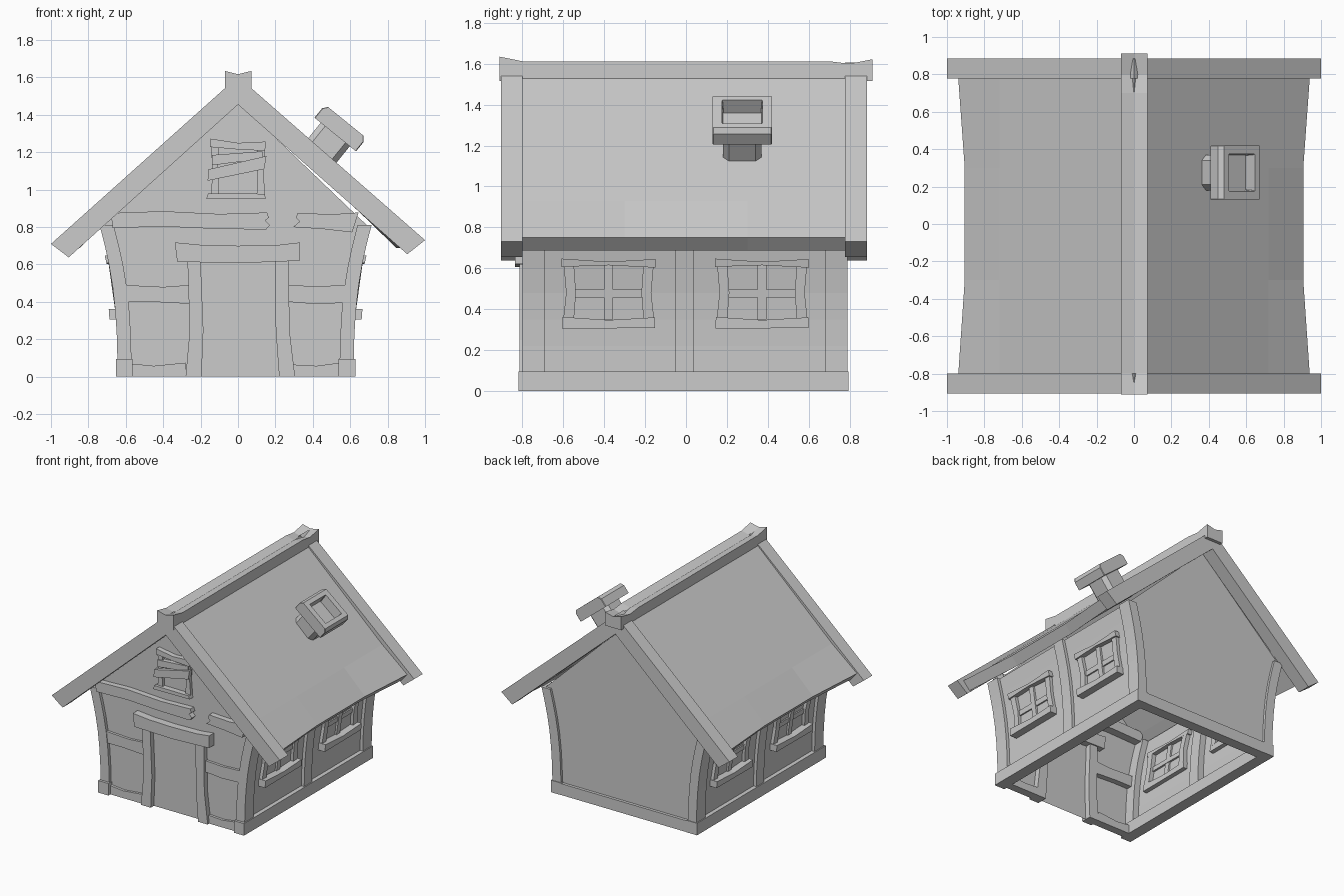
import bpy, bmesh, math
from mathutils import Matrix, Vector

if "Cube" in bpy.data.objects:
    bpy.data.objects.remove(bpy.data.objects["Cube"])

CX = -0.013  # the crooked body leans slightly left of the roof


def make(name, verts, faces, recalc=True):
    bm = bmesh.new()
    vs = [bm.verts.new(v) for v in verts]
    for f in faces:
        bm.faces.new([vs[i] for i in f])
    if recalc:
        bmesh.ops.recalc_face_normals(bm, faces=bm.faces)
    me = bpy.data.meshes.new(name)
    bm.to_mesh(me)
    bm.free()
    ob = bpy.data.objects.new(name, me)
    bpy.context.collection.objects.link(ob)
    return ob


def loft(name, rings, caps=True):
    n = len(rings[0])
    verts = [v for r in rings for v in r]
    faces = [(k * n + i, k * n + (i + 1) % n, (k + 1) * n + (i + 1) % n, (k + 1) * n + i)
             for k in range(len(rings) - 1) for i in range(n)]
    if caps:
        faces += [tuple(range(n)), tuple(range((len(rings) - 1) * n, len(rings) * n))]
    return make(name, verts, faces)


def board(name, pts, y0, y1):
    """Outline in x,z pushed through from y0 to y1."""
    return loft(name, [[(x, y, z) for x, z in pts] for y in (y0, y1)])


CURVE = [(0, .632), (.1, .632), (.22, .635), (.35, .643), (.48, .657), (.6, .677), (.7, .699), (.81, .727)]


def outer(z):
    for (a, p), (b, q) in zip(CURVE, CURVE[1:]):
        if z <= b:
            return p + (q - p) * (z - a) / (b - a)
    return CURVE[-1][1]


def side_board(name, pts, d0, d1, s):
    """Outline in y,z that follows the bowed side wall; s picks the side."""
    return loft(name, [[(CX + s * (outer(z) + d), y, z) for y, z in pts] for d in (d0, d1)])


def rect(a, b, c, d):
    return [(a, c), (b, c), (b, d), (a, d)]


# Hollow wall shell with bowed sides and gables, open below
right = [(CX + w - .025, z) for z, w in CURVE]
left = [(CX - w + .025, z) for z, w in reversed(CURVE)]
prof = right + [(0, 1.47)] + left
n = len(prof)
m = len(right)
verts = [(x, y, z) for y in (-.775, .77) for x, z in prof]
faces = [tuple(range(n)), tuple(range(n, 2 * n))]
faces += [(i, i + 1, n + i + 1, n + i) for i in range(n - 1) if i not in (m - 1, m)]
make("walls", verts, faces)

# Curved posts and base beams on both sides
for s, tag in ((1, "right"), (-1, "left")):
    post = [(CX + s * w, z) for z, w in CURVE] + [(CX + s * (w - .075), z) for z, w in reversed(CURVE)]
    for part, y0, y1 in (("front", -.80, -.69), ("back", .68, .79), ("middle", -.055, .04)):
        board(f"{part}_post_{tag}", post, y0, y1)
    xs = sorted((CX + s * .64, CX + s * .55))
    board(f"base_beam_{tag}", rect(*xs, 0, .095), -.82, .795)
board("base_beam_back", rect(CX - .56, CX + .56, .0, .09), .71, .793)

# Side windows
for s, tag in ((1, "right"), (-1, "left")):
    for c, end in ((-.378, "front"), (.372, "back")):
        nm = f"window_{tag}_{end}_"
        side_board(nm + "sill", [(c - .228, .305), (c + .226, .308), (c + .226, .36),
                                 (c, .347), (c - .226, .362)], -.06, .034, s)
        side_board(nm + "header", [(c - .23, .607), (c, .615), (c + .23, .603),
                                   (c + .228, .645), (c, .632), (c - .23, .647)], -.06, .012, s)
        for k in (-1, 1):
            side_board(nm + "jamb", [(c + k * .222, .35), (c + k * .208, .48), (c + k * .22, .62),
                                     (c + k * .17, .62), (c + k * .16, .48), (c + k * .17, .35)],
                       -.06, 0, s)
        side_board(nm + "mullion", rect(c - .022, c + .022, .35, .62), -.04, -.012, s)
        side_board(nm + "crossbar", rect(c - .17, c + .17, .458, .497), -.04, -.014, s)

# Door frame
board("door_post_left", [(-.28, 0), (-.195, 0), (-.185, .25), (-.2, .62), (-.27, .62), (-.258, .25)], -.815, -.73)
board("door_post_right", [(.22, 0), (.305, 0), (.275, .25), (.272, .62), (.198, .62), (.202, .25)], -.815, -.73)
board("door_lintel", [(-.325, .615), (0, .607), (.33, .62), (.332, .718), (.22, .705), (0, .7),
                      (-.2, .705), (-.338, .718)], -.835, -.72)

# Horizontal boards on the front
board("low_board_left", [(-.57, 0), (-.275, 0), (-.28, .075), (-.45, .058), (-.57, .07)], -.795, -.73)
board("low_board_right", [(.295, 0), (.55, 0), (.55, .075), (.42, .058), (.29, .065)], -.795, -.73)
board("mid_board_left", [(-.605, .4), (-.45, .4), (-.26, .39), (-.262, .49), (-.4, .48), (-.605, .49)], -.795, -.73)
board("mid_board_right", [(.272, .4), (.42, .388), (.565, .395), (.575, .49), (.42, .483), (.272, .49)], -.795, -.73)
board("broken_beam_long", [(-.67, .795), (-.4, .803), (-.1, .79), (.15, .787), (.17, .81), (.145, .835),
                           (.165, .85), (.155, .878), (-.1, .87), (-.4, .885), (-.68, .875)], -.82, -.71)
board("broken_beam_short", [(.295, .8), (.45, .79), (.61, .772), (.645, .878), (.5, .868), (.32, .876),
                            (.31, .85), (.33, .83)], -.82, -.71)

# Boarded attic window
board("attic_jamb_left", [(-.145, .975), (-.1, .975), (-.108, 1.1), (-.1, 1.23), (-.145, 1.23), (-.135, 1.1)], -.80, -.74)
board("attic_jamb_right", [(.145, .975), (.1, .975), (.105, 1.1), (.1, 1.23), (.145, 1.23), (.135, 1.1)], -.80, -.74)
board("attic_header", [(-.15, 1.228), (0, 1.215), (.145, 1.208), (.148, 1.257), (0, 1.25), (-.148, 1.273)], -.815, -.74)
board("attic_sill", [(-.17, .95), (.15, .952), (.14, .978), (-.16, .98)], -.82, -.74)
board("attic_plank_low", [(-.162, 1.048), (.14, 1.11), (.152, 1.18), (-.16, 1.108)], -.825, -.79)
board("attic_plank_high", [(-.14, 1.13), (.13, 1.165), (.13, 1.205), (-.14, 1.185)], -.81, -.77)

# Roof slab with flared eave corners
verts, faces = [], []
for y, e in ((-.81, .94), (-.3, .905), (.3, .905), (.785, .94)):
    verts += [(-e, y, .75), (-.72, y, .93), (0, y, 1.595), (.72, y, .93), (e, y, .75)]
for j in range(3):
    faces += [(j * 5 + i, j * 5 + i + 1, j * 5 + i + 6, j * 5 + i + 5) for i in range(4)]
roof = make("roof", verts, faces, recalc=False)
sol = roof.modifiers.new("thickness", "SOLIDIFY")
sol.thickness = .085
sol.offset = -1
sol.use_even_offset = True

# Barge boards at both gables
barge = [(0, 1.605), (1, .73), (.905, .655), (0, 1.455), (-.905, .638), (-1, .71)]
board("barge_board_front", barge, -.905, -.80)
board("barge_board_back", barge, .778, .885)

# Ridge beam with upturned ends
rings = []
for y, t, b in ((-.912, 1.635, 1.515), (-.80, 1.612, 1.525), (.7, 1.612, 1.525), (.8, 1.6, 1.52), (.912, 1.622, 1.515)):
    rings.append([(-.07, y, b), (.073, y, b), (.073, y, t), (0, y, t - .018), (-.07, y, t)])
loft("ridge_beam", rings)


# Chimney standing square to the roof slope
def octo(hx, hy, z, c):
    return [(sx * (hx - a), sy * (hy - b), z) for sx, sy, a, b in
            ((1, 1, 0, c), (1, 1, c, 0), (-1, 1, c, 0), (-1, 1, 0, c),
             (-1, -1, 0, c), (-1, -1, c, 0), (1, -1, c, 0), (1, -1, 0, c))]


tilt = Matrix.Translation((.52, .275, 1.295)) @ Matrix.Rotation(math.radians(39), 4, 'Y')
shaft = loft("chimney_shaft", [octo(.1, .095, -.22, .03), octo(.1, .095, .01, .03)])
cap = loft("chimney_cap", [octo(.1, .095, 0, .004), octo(.143, .145, 0, .004), octo(.143, .145, .065, .004),
                           octo(.123, .145, .09, .004), octo(.09, .1, .09, .004), octo(.085, .095, .015, .004)])
for ob in (shaft, cap):
    ob.data.transform(tilt)
